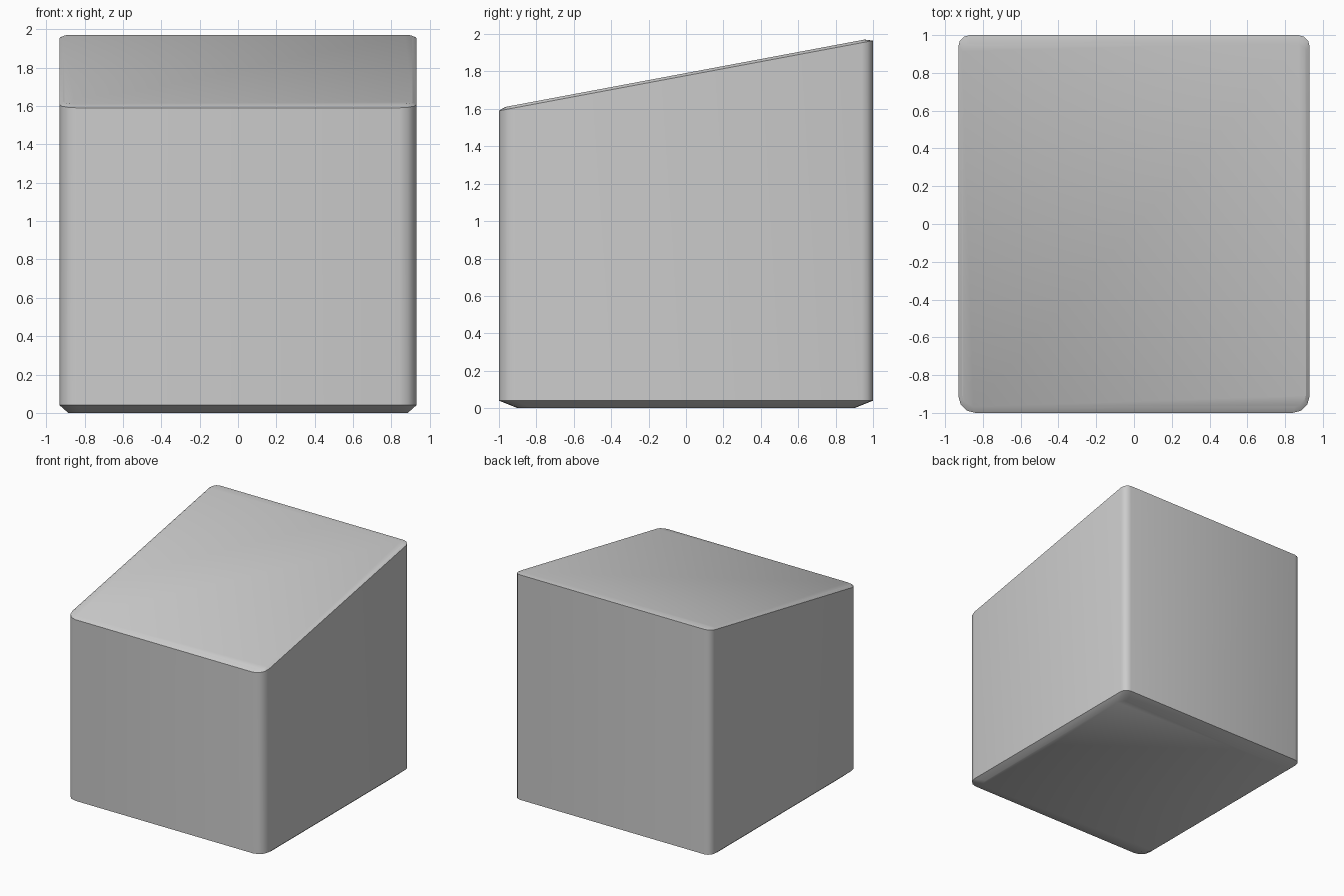
import bpy, bmesh, math

if "Cube" in bpy.data.objects:
    bpy.data.objects.remove(bpy.data.objects["Cube"])

SLOPE = 0.1875
SEGS = 3


def outline(hx, y0, y1, r_front, r_back):
    """Rounded rectangle, counter-clockwise from the right front corner."""
    corners = [(hx, y0, r_front, -90), (hx, y1, r_back, 0),
               (-hx, y1, r_back, 90), (-hx, y0, r_front, 180)]
    pts = []
    for x, y, r, start in corners:
        cx = x - math.copysign(r, x)
        cy = y + r if y == y0 else y - r
        for i in range(SEGS + 1):
            a = math.radians(start + 90 * i / SEGS)
            pts.append((cx + r * math.cos(a), cy + r * math.sin(a)))
    return pts


def flat(z):
    return lambda y: z


def sloped(z_front):
    return lambda y: z_front + SLOPE * (y + 1)


# Rings from the base chamfer up to the slanted lid
outer = outline(0.93, -1, 1, 0.09, 0.06)
rings = [
    (outline(0.885, -0.9, 0.9, 0.08, 0.06), flat(0.0)),
    (outer, flat(0.04)),
    (outer, sloped(1.59)),
    (outline(0.91, -0.968, 0.955, 0.06, 0.04), sloped(1.604)),
]

bm = bmesh.new()
loops = [[bm.verts.new((x, y, height(y))) for x, y in pts] for pts, height in rings]
n = len(outer)
for low, high in zip(loops, loops[1:]):
    for i in range(n):
        j = (i + 1) % n
        bm.faces.new((low[i], low[j], high[j], high[i]))
bm.faces.new(loops[0][::-1])
bm.faces.new(loops[-1])
bmesh.ops.recalc_face_normals(bm, faces=bm.faces)

# Slanted block
mesh = bpy.data.meshes.new("slanted_block")
bm.to_mesh(mesh)
bm.free()
block = bpy.data.objects.new("slanted_block", mesh)
bpy.context.collection.objects.link(block)
bpy.context.view_layer.objects.active = block
block.select_set(True)
bpy.ops.object.shade_smooth_by_angle(angle=math.radians(32))
